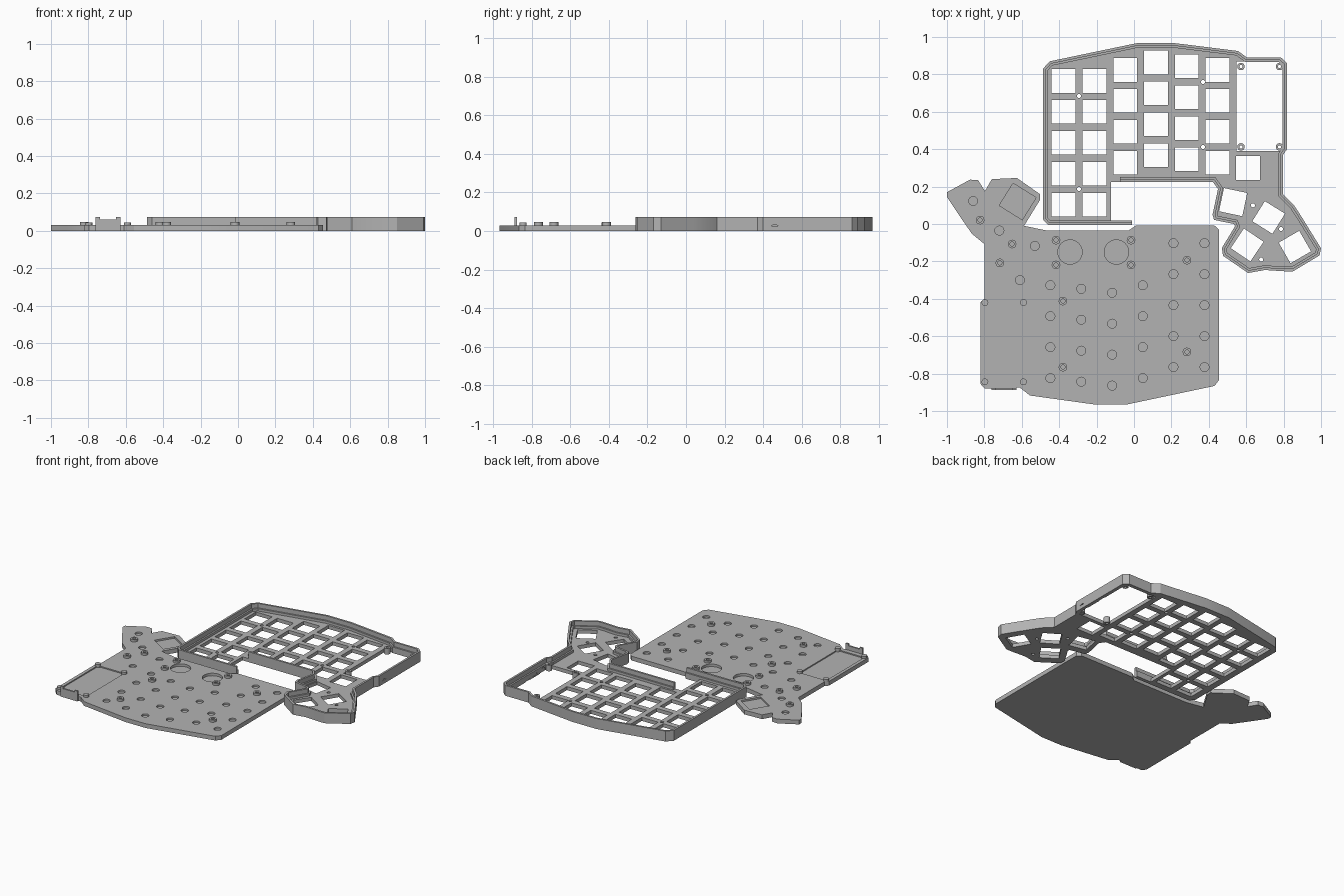
import bpy, bmesh, math
from mathutils import Vector, Matrix

if "Cube" in bpy.data.objects:
    bpy.data.objects.remove(bpy.data.objects["Cube"])

grey = bpy.data.materials.new("case_grey")
grey.diffuse_color = (0.45, 0.45, 0.45, 1)
grey.use_nodes = True
grey.node_tree.nodes["Principled BSDF"].inputs["Base Color"].default_value = grey.diffuse_color


# ---------- helpers ----------
def add_prism(bm, pts, z0, z1):
    vs = [bm.verts.new((x, y, z0)) for x, y in pts]
    face = bm.faces.new(vs)
    ext = bmesh.ops.extrude_face_region(bm, geom=[face])
    top = [v for v in ext["geom"] if isinstance(v, bmesh.types.BMVert)]
    bmesh.ops.translate(bm, verts=top, vec=(0, 0, z1 - z0))


def circle(x, y, r, n=20):
    return [(x + r * math.cos(2 * math.pi * i / n),
             y + r * math.sin(2 * math.pi * i / n)) for i in range(n)]


def rect(x, y, w, h, deg=0):
    rot = Matrix.Rotation(math.radians(deg), 2)
    return [tuple(Vector((x, y)) + rot @ Vector((a * w / 2, b * h / 2)))
            for a, b in ((-1, -1), (1, -1), (1, 1), (-1, 1))]


def make(name, prisms, matrix=None):
    """One object from (outline, bottom, top) prisms."""
    bm = bmesh.new()
    for pts, z0, z1 in prisms:
        add_prism(bm, pts, z0, z1)
    bmesh.ops.recalc_face_normals(bm, faces=bm.faces)
    me = bpy.data.meshes.new(name)
    bm.to_mesh(me)
    bm.free()
    if matrix:
        me.transform(matrix)
    me.materials.append(grey)
    ob = bpy.data.objects.new(name, me)
    bpy.context.collection.objects.link(ob)
    return ob


def cut(ob, prisms, matrix=None):
    tool = make("cutter", prisms, matrix)
    mod = ob.modifiers.new("cut", "BOOLEAN")
    mod.operation, mod.solver, mod.object = "DIFFERENCE", "EXACT", tool
    bpy.context.view_layer.update()
    me = bpy.data.meshes.new_from_object(
        ob.evaluated_get(bpy.context.evaluated_depsgraph_get()))
    ob.modifiers.clear()
    ob.data = me
    bpy.data.objects.remove(tool)


def inset(path, d):
    """Offset an open path to its right-hand side."""
    p = [Vector(q) for q in path]
    normals = []
    for a, b in zip(p, p[1:]):
        e = (b - a).normalized()
        normals.append(Vector((e.y, -e.x)))
    out = []
    for i, q in enumerate(p):
        n0, n1 = normals[max(i - 1, 0)], normals[min(i, len(normals) - 1)]
        out.append(tuple(q + (n0 + n1) * (d / (1 + n0.dot(n1)))))
    return out


# ---------- shared key layout ----------
PITCH = 0.1655
columns = [(-0.377, 0.765, 5), (-0.211, 0.765, 5), (-0.047, 0.824, 4),
           (0.117, 0.864, 4), (0.282, 0.843, 4), (0.447, 0.824, 4), (0.61, 0.30, 1)]
keys = [(x, y - PITCH * i, 0) for x, y, n in columns for i in range(n)]
thumb_keys = [(0.53, 0.117, -12), (0.72, 0.035, -32), (0.86, -0.123, 30), (0.605, -0.112, -34)]

# ---------- top case: plate, ledge and rim ----------
rim_path = [(-0.01, -0.005), (-0.46, -0.005), (-0.487, 0.025), (-0.487, 0.83),
            (-0.45, 0.87), (0.02, 0.968), (0.21, 0.968), (0.556, 0.925), (0.604, 0.89),
            (0.786, 0.89), (0.818, 0.86), (0.818, 0.40), (0.797, 0.37), (0.797, 0.16),
            (0.856, 0.10), (0.893, 0.043), (1.0, -0.13), (0.992, -0.168), (0.85, -0.253),
            (0.807, -0.253), (0.70, -0.246), (0.61, -0.262), (0.476, -0.17),
            (0.47, -0.128), (0.54, -0.012), (0.535, 0.0), (0.428, 0.022), (0.42, 0.05),
            (0.449, 0.187), (0.422, 0.225), (-0.075, 0.225)]
plate = make("key_plate", [(rim_path + [(-0.123, 0.225), (-0.123, 0.02), (-0.01, 0.02)],
                            0, 0.025)])
screw_holes = [(-0.294, 0.684), (0.369, 0.759), (0.369, 0.412), (-0.294, 0.187),
               (0.786, -0.027), (0.636, 0.10), (0.68, -0.19)]
cut(plate, [(rect(x, y, 0.127, 0.127, a), -0.1, 0.1) for x, y, a in keys + thumb_keys]
    + [(circle(x, y, 0.011, 12), -0.1, 0.1) for x, y in screw_holes]
    + [(rect(0.673, 0.63, 0.248, 0.48), -0.1, 0.1)])

ledge = make("rim_ledge", [(rim_path + inset(rim_path, 0.025)[::-1], 0, 0.042)])
rim = make("outer_rim", [(rim_path + inset(rim_path, 0.014)[::-1], 0, 0.073)])

# port openings in the side wall, drawn as (y, z) outlines pushed along x
side = Matrix(((0, 0, 1, 0), (1, 0, 0, 0), (0, 1, 0, 0), (0, 0, 0, 1)))
ports = [(circle(0.46, 0.0, 0.033), 0.77, 0.85),
         (rect(0.548, 0.015, 0.045, 0.018), 0.77, 0.85),
         (rect(0.63, 0.0, 0.05, 0.018), 0.77, 0.85)]
for wall in (ledge, rim):
    cut(wall, ports, side)

# controller window corner mounts
mounts = make("window_corner_mounts", [(circle(x, y, 0.02), 0, 0.042)
              for x in (0.572, 0.778) for y in (0.412, 0.842)])
cut(mounts, [(circle(x, y, 0.009, 12), -0.1, 0.1)
             for x in (0.572, 0.778) for y in (0.412, 0.842)])

# ---------- bottom cover ----------
cover_outline = [(-1.0, 0.17), (-0.877, 0.237), (-0.834, 0.235), (-0.797, 0.176),
                 (-0.76, 0.24), (-0.626, 0.246), (-0.503, 0.16), (-0.503, 0.128),
                 (-0.588, -0.01), (-0.465, -0.035), (-0.03, -0.035), (0.01, -0.008),
                 (0.43, -0.008), (0.455, -0.03), (0.455, -0.834), (0.43, -0.866),
                 (-0.043, -0.966), (-0.203, -0.966), (-0.556, -0.917), (-0.61, -0.875),
                 (-0.797, -0.88), (-0.82, -0.856), (-0.82, -0.417), (-0.8, -0.40),
                 (-0.8, -0.107), (-0.866, -0.053), (-0.914, 0.016), (-1.0, 0.144)]
cover = make("bottom_cover", [(cover_outline, 0, 0.03)])
dimples = [(circle(-x, -y, 0.024, 16), 0.018, 0.1) for x, y, a in keys + thumb_keys[:3]]
feet = [(circle(x, -0.15, 0.065, 32), 0.012, 0.1) for x in (-0.342, -0.094)]
bays = [(rect(-0.622, 0.12, 0.145, 0.14, -32), 0.018, 0.1),
        (rect(-0.694, -0.632, 0.206, 0.424), 0.022, 0.1)]
cut(cover, dimples + feet + bays)

# screw standoffs with sunken centres
spots = [(-0.823, 0.021), (-0.652, -0.107), (-0.717, -0.208), (-0.417, -0.086),
         (-0.016, -0.086), (-0.417, -0.219), (-0.016, -0.219), (0.283, -0.193),
         (-0.38, -0.412), (-0.38, -0.765), (0.283, -0.684)]
standoffs = make("screw_standoffs", [(circle(x, y, 0.023), 0.02, 0.046) for x, y in spots])
cut(standoffs, [(circle(x, y, 0.011, 12), 0.03, 0.1) for x, y in spots])

# controller bay posts and end clip
make("controller_posts", [(circle(x, y, 0.018), 0.01, 0.045)
     for x in (-0.797, -0.591) for y in (-0.42, -0.844)])
make("controller_clip", [(rect(-0.695, -0.882, 0.13, 0.012), 0, 0.06),
                         (rect(-0.75, -0.882, 0.022, 0.012), 0, 0.073),
                         (rect(-0.64, -0.882, 0.022, 0.012), 0, 0.073)])

# ---------- shading ----------
for ob in bpy.context.scene.objects:
    ob.select_set(True)
bpy.context.view_layer.objects.active = cover
bpy.ops.object.shade_smooth_by_angle(angle=math.radians(25))
